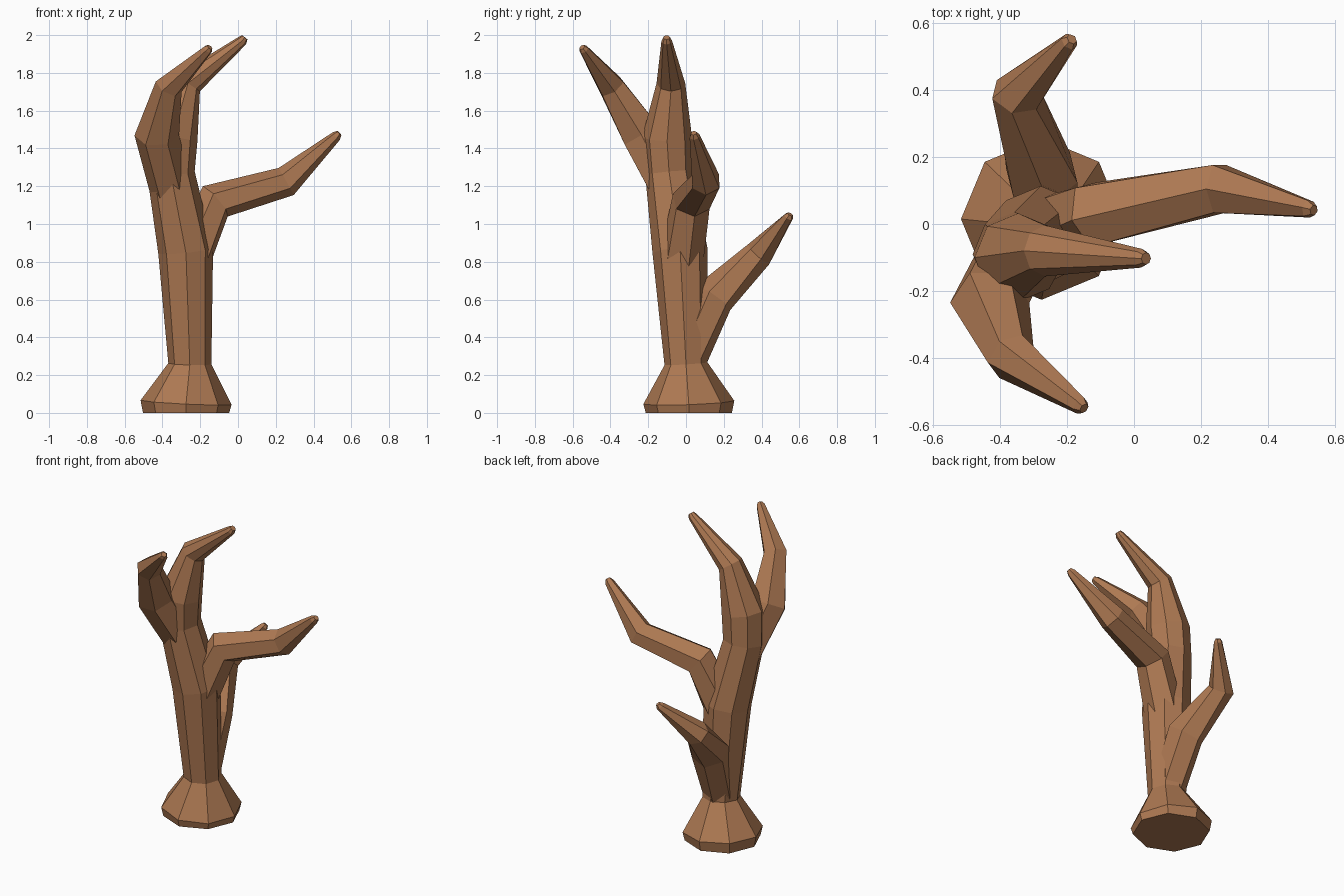
import bpy, bmesh, math
from mathutils import Vector

if "Cube" in bpy.data.objects:
    bpy.data.objects.remove(bpy.data.objects["Cube"])

bark = bpy.data.materials.new("bark")
bark.diffuse_color = (0.42, 0.19, 0.085, 1)
bark.use_nodes = True
bark.node_tree.nodes["Principled BSDF"].inputs["Base Color"].default_value = bark.diffuse_color


def tube(name, pts, sides, ref, phase=0.0):
    """Faceted limb through (x, y, z, radius) points with mitred rings."""
    ref = Vector(ref)
    bm = bmesh.new()
    c = [Vector(p[:3]) for p in pts]
    rings = []
    for i, p in enumerate(pts):
        t = Vector()
        if i > 0:
            t += (c[i] - c[i - 1]).normalized()
        if i < len(pts) - 1:
            t += (c[i + 1] - c[i]).normalized()
        t.normalize()
        u = (ref - t * ref.dot(t)).normalized()
        v = t.cross(u)
        ring = []
        for k in range(sides):
            a = phase + 2 * math.pi * k / sides
            ring.append(bm.verts.new(c[i] + p[3] * (u * math.cos(a) + v * math.sin(a))))
        rings.append(ring)
    for lo, hi in zip(rings, rings[1:]):
        for k in range(sides):
            j = (k + 1) % sides
            bm.faces.new((lo[k], lo[j], hi[j], hi[k]))
    bm.faces.new(rings[0][::-1])
    bm.faces.new(rings[-1])
    bmesh.ops.recalc_face_normals(bm, faces=bm.faces)
    me = bpy.data.meshes.new(name)
    bm.to_mesh(me)
    bm.free()
    me.materials.append(bark)
    ob = bpy.data.objects.new(name, me)
    bpy.context.collection.objects.link(ob)
    return ob


# flared base, trunk and the tallest limb in one run
trunk = tube("branching_trunk", [
    (-0.275, 0.015, 0.00, 0.228), (-0.275, 0.015, 0.055, 0.241),
    (-0.255, 0.000, 0.26, 0.114), (-0.277, -0.032, 0.86, 0.146),
    (-0.355, -0.090, 1.27, 0.126), (-0.345, -0.100, 1.46, 0.132),
    (-0.265, -0.080, 1.745, 0.076), (0.022, -0.102, 1.970, 0.028),
    (0.036, -0.103, 1.988, 0.018)], 8, (0, 1, 0))

# side limbs: right, back, front; each grows out from deep inside the trunk
limbs = [
    tube("right_limb", [
        (-0.27, -0.03, 0.78, 0.12), (-0.12, 0.028, 1.12, 0.105),
        (0.255, 0.105, 1.225, 0.082), (0.52, 0.045, 1.465, 0.028),
        (0.536, 0.041, 1.482, 0.016)], 6, (0, 0, 1)),
    tube("back_limb", [
        (-0.255, 0.005, 0.275, 0.102), (-0.275, 0.145, 0.61, 0.113),
        (-0.35, 0.385, 0.84, 0.078), (-0.193, 0.543, 1.038, 0.027),
        (-0.185, 0.551, 1.052, 0.016)], 6, (0, 0, 1)),
    tube("front_limb", [
        (-0.355, -0.085, 1.18, 0.112), (-0.43, -0.235, 1.47, 0.118),
        (-0.367, -0.395, 1.727, 0.076), (-0.16, -0.541, 1.924, 0.027),
        (-0.149, -0.550, 1.936, 0.016)], 6, (1, 0, 0)),
]

# weld the limbs into the trunk
bpy.context.view_layer.objects.active = trunk
for limb in limbs:
    mod = trunk.modifiers.new("weld", 'BOOLEAN')
    mod.operation = 'UNION'
    mod.solver = 'EXACT'
    mod.object = limb
    bpy.ops.object.modifier_apply(modifier=mod.name)
    bpy.data.objects.remove(limb)
